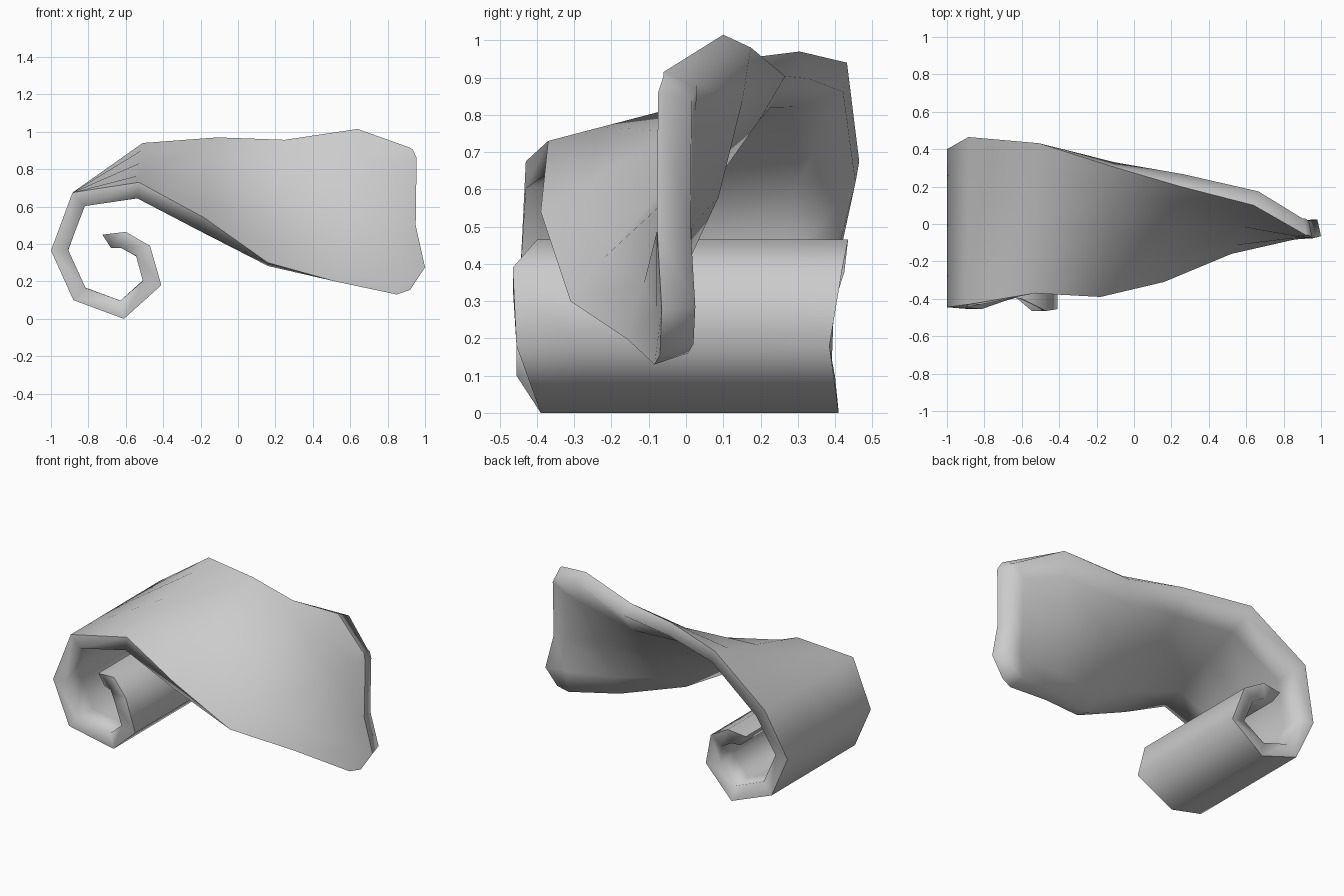
import bpy, bmesh
from mathutils import Vector

if "Cube" in bpy.data.objects:
    bpy.data.objects.remove(bpy.data.objects["Cube"])

# Outer skin: matching points on the front and back edges, from the coil core to the free end
rows = [
    ((-0.725, -0.38, 0.45), (-0.725, 0.43, 0.45)),
    ((-0.60, -0.40, 0.465), (-0.60, 0.435, 0.465)),
    ((-0.47, -0.465, 0.39), (-0.47, 0.42, 0.39)),
    ((-0.41, -0.455, 0.18), (-0.41, 0.385, 0.18)),
    ((-0.61, -0.39, 0.0), (-0.61, 0.41, 0.0)),
    ((-0.88, -0.455, 0.10), (-0.88, 0.39, 0.10)),
    ((-1.0, -0.445, 0.365), (-1.0, 0.40, 0.365)),
    ((-0.885, -0.43, 0.675), (-0.885, 0.465, 0.675)),
    ((-0.53, -0.37, 0.73), (-0.51, 0.432, 0.94)),
    ((-0.18, -0.39, 0.54), (-0.11, 0.305, 0.97)),
    ((0.16, -0.31, 0.30), (0.25, 0.20, 0.957)),
    ((0.52, -0.16, 0.20), (0.64, 0.10, 1.015)),
]
fractions = (0, 0.18, 0.5, 0.82, 1)
grid = [[Vector(a).lerp(Vector(b), t) for t in fractions] for a, b in rows]
for row in grid[10:12]:
    row[2].y += 0.015

# Free end with clipped corners
grid.append([(0.85, -0.085, 0.13), (0.87, -0.08, 0.28), (0.86, -0.075, 0.5),
             (0.86, -0.065, 0.82), (0.92, -0.06, 0.915)])
grid.append([(0.92, -0.07, 0.155), (1.0, -0.065, 0.275), (0.95, -0.078, 0.5),
             (0.955, -0.075, 0.86), (0.935, -0.06, 0.905)])

bm = bmesh.new()
verts = [[bm.verts.new(p) for p in row] for row in grid]
for r0, r1 in zip(verts, verts[1:]):
    for j in range(len(fractions) - 1):
        bm.faces.new((r0[j], r1[j], r1[j + 1], r0[j + 1]))
bm.normal_update()
# Outer side faces up on the sheet
if verts[9][2].normal.z < 0:
    bmesh.ops.reverse_faces(bm, faces=bm.faces[:])
bm.verts.index_update()
rim = {frozenset(v.index for v in e.verts) for e in bm.edges if e.is_boundary}
count = len(bm.verts)
mesh = bpy.data.meshes.new("curled_sheet")
bm.to_mesh(mesh)
bm.free()
sheet = bpy.data.objects.new("curled_sheet", mesh)
bpy.context.collection.objects.link(sheet)

# Thickness grows towards the inside of the curl
solid = sheet.modifiers.new("thickness", "SOLIDIFY")
solid.thickness = 0.085
solid.offset = -1
solid.use_even_offset = True
solid.thickness_clamp = 1.5
bpy.context.view_layer.objects.active = sheet
sheet.select_set(True)
bpy.ops.object.modifier_apply(modifier=solid.name)

# Inner skin: tidy the core tip, the rims, the lower edge and the flat free end
mesh = sheet.data
width = len(fractions)


def outer(i, j):
    return mesh.vertices[i * width + j].co


def inner(i, j):
    return mesh.vertices[count + i * width + j].co


for j in range(width):
    inner(0, j).x, inner(0, j).z = -0.68, 0.38
    for i in (12, 13):
        lift = (0.03, 0.01, 0, -0.02, -0.035)[j]
        inner(i, j)[:] = outer(i, j) + Vector((-0.02, 0.09, lift))
for i in range(9):
    for j in range(width):
        inner(i, j).y = outer(i, j).y
    inner(i, 4).y -= 0.01
inner(9, 4).y -= 0.02
inner(10, 0)[:] = inner(10, 0) + Vector((0.04, 0.02, 0.025))
inner(11, 0)[:] = inner(11, 0) + Vector((0.02, 0.02, 0.03))
for i, j in ((10, 2), (10, 3), (11, 2), (11, 3)):
    inner(i, j).y += 0.02

# Smooth shading with a crisp outer rim
mesh.polygons.foreach_set("use_smooth", [True] * len(mesh.polygons))
for e in mesh.edges:
    e.use_edge_sharp = frozenset(e.vertices) in rim
